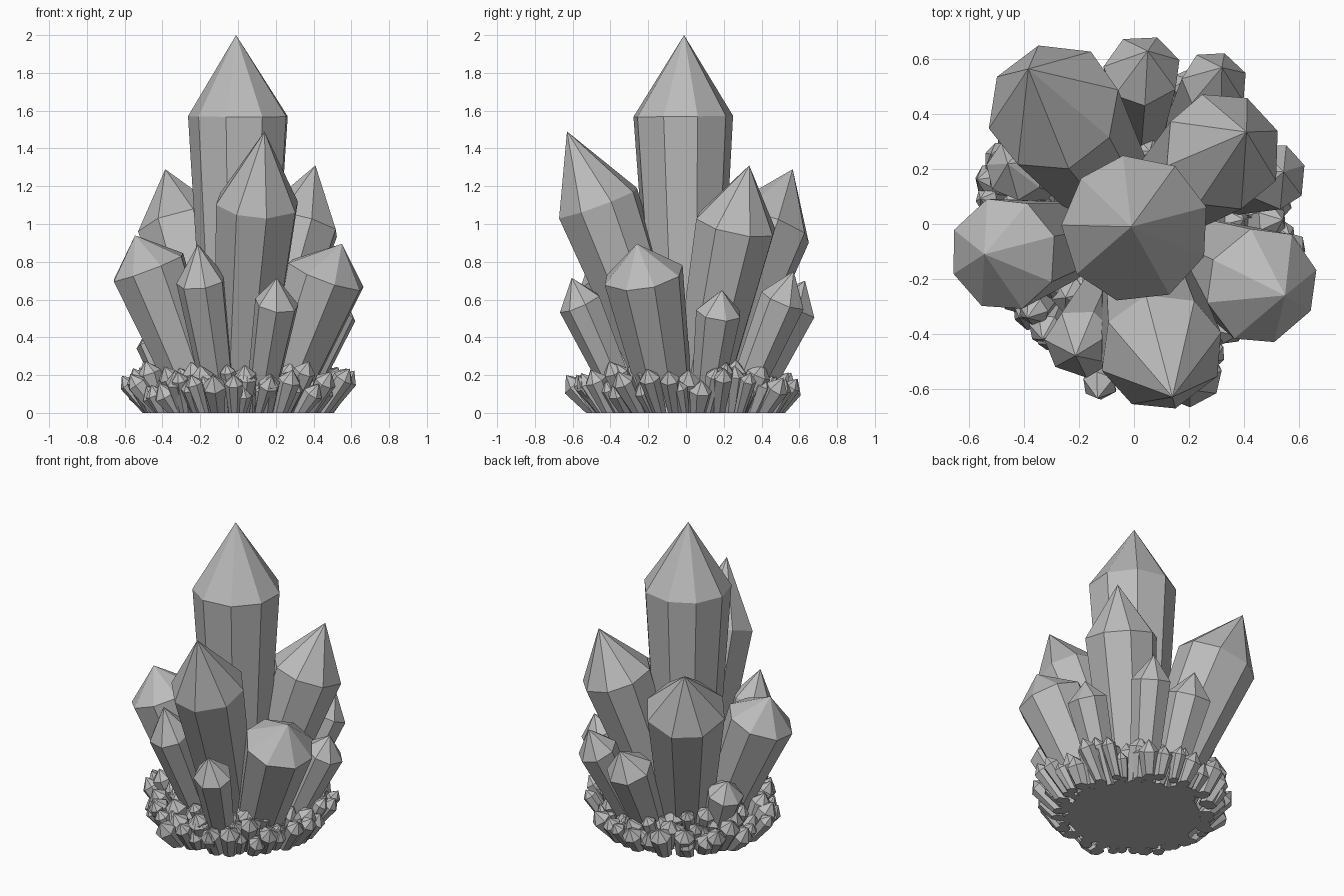
import bpy, bmesh, math, random
from mathutils import Vector

if "Cube" in bpy.data.objects:
    bpy.data.objects.remove(bpy.data.objects["Cube"])

random.seed(11)

stone = bpy.data.materials.new("crystal grey")
stone.diffuse_color = (0.5, 0.5, 0.5, 1)
stone.use_nodes = True
stone.node_tree.nodes["Principled BSDF"].inputs["Base Color"].default_value = stone.diffuse_color


def add_crystal(bm, base, shoulder, apex, r0, r1, sides, turn):
    """Tapered prism cut flat at z = 0, with a pointed cap."""
    axis = (shoulder - base).normalized()
    u = Vector((0, 1, 0)).cross(axis).normalized()
    v = axis.cross(u)
    low, high = [], []
    for i in range(sides):
        a = turn + 2 * math.pi * i / sides + random.uniform(-0.05, 0.05)
        d = u * math.cos(a) + v * math.sin(a)
        p = base + d * r0
        p -= axis * (p.z / axis.z)          # slide onto the ground plane
        low.append(bm.verts.new(p))
        high.append(bm.verts.new(shoulder + d * r1))
    tip = bm.verts.new(apex)
    bm.faces.new(low[::-1])
    for i in range(sides):
        j = (i + 1) % sides
        bm.faces.new((low[i], low[j], high[j], high[i]))
        bm.faces.new((high[i], high[j], tip))


def finish(bm, name):
    mesh = bpy.data.meshes.new(name)
    bm.to_mesh(mesh)
    bm.free()
    mesh.materials.append(stone)
    bpy.context.collection.objects.link(bpy.data.objects.new(name, mesh))


# Large and medium crystals: shoulder centre, apex, shoulder radius
crystals = {
    "main_crystal": ((0.005, -0.017, 1.57), (-0.01, -0.01, 2), 0.27),
    "front_crystal": ((0.1, -0.465, 1.11), (0.14, -0.63, 1.49), 0.228),
    "back_right_crystal": ((0.325, 0.265, 1), (0.41, 0.335, 1.31), 0.222),
    "back_left_crystal": ((-0.295, 0.425, 0.99), (-0.385, 0.565, 1.29), 0.248),
    "left_crystal": ((-0.475, -0.11, 0.77), (-0.545, -0.11, 0.94), 0.21),
    "right_crystal": ((0.465, -0.225, 0.73), (0.55, -0.26, 0.895), 0.217),
    "front_left_crystal": ((-0.195, -0.435, 0.7), (-0.213, -0.48, 0.893), 0.133),
    "low_front_crystal": ((0.205, -0.56, 0.58), (0.205, -0.605, 0.715), 0.118),
    "low_right_crystal": ((0.515, 0.175, 0.535), (0.545, 0.19, 0.65), 0.123),
    "low_back_right_crystal": ((0.295, 0.515, 0.6), (0.32, 0.57, 0.75), 0.124),
    "low_back_crystal": ((0.03, 0.56, 0.56), (0.05, 0.63, 0.7), 0.142),
    "low_left_crystal": ((-0.43, 0.2, 0.38), (-0.46, 0.22, 0.48), 0.115),
}
for name, (shoulder, apex, r) in crystals.items():
    s = Vector(shoulder)
    k = max(0, 1 - 0.8 * s.z)               # tall crystals root nearer the middle
    sides = 9 if r > 0.25 else 8 if r > 0.2 else 7
    bm = bmesh.new()
    add_crystal(bm, Vector((s.x * k, s.y * k, 0)), s, Vector(apex), r * 0.62, r, sides, 0.3)
    finish(bm, name)

# Rings of small crystals leaning outwards
bm = bmesh.new()
for ring, count in enumerate((42, 36, 28, 16)):
    radius = 0.46 - 0.075 * ring
    lean = 0.66 - 0.12 * ring
    height = min(0.19 + 0.03 * ring, 0.25)
    for i in range(count):
        a = 2 * math.pi * (i + random.uniform(-0.35, 0.35)) / count
        out = Vector((math.cos(a), math.sin(a), 0))
        side = Vector((-out.y, out.x, 0))
        base = out * (radius + random.uniform(-0.03, 0.03))
        h = height + random.uniform(-0.05, 0.055)
        apex = base + out * h * (lean + random.uniform(-0.25, 0.15)) \
            + side * h * random.uniform(-0.2, 0.2) + Vector((0, 0, h))
        r = random.uniform(0.042, 0.07)
        add_crystal(bm, base, base.lerp(apex, 1 - r * 0.9 / h), apex,
                    r * 0.65, r, random.choice((6, 7, 7)), random.uniform(0, 1))
finish(bm, "small_base_crystals")

# Thin disc joining the crystal roots
bm = bmesh.new()
bmesh.ops.create_cone(bm, cap_ends=True, segments=24, radius1=0.4, radius2=0.37, depth=0.03)
bmesh.ops.translate(bm, verts=bm.verts, vec=(0, 0, 0.015))
finish(bm, "root_disc")
